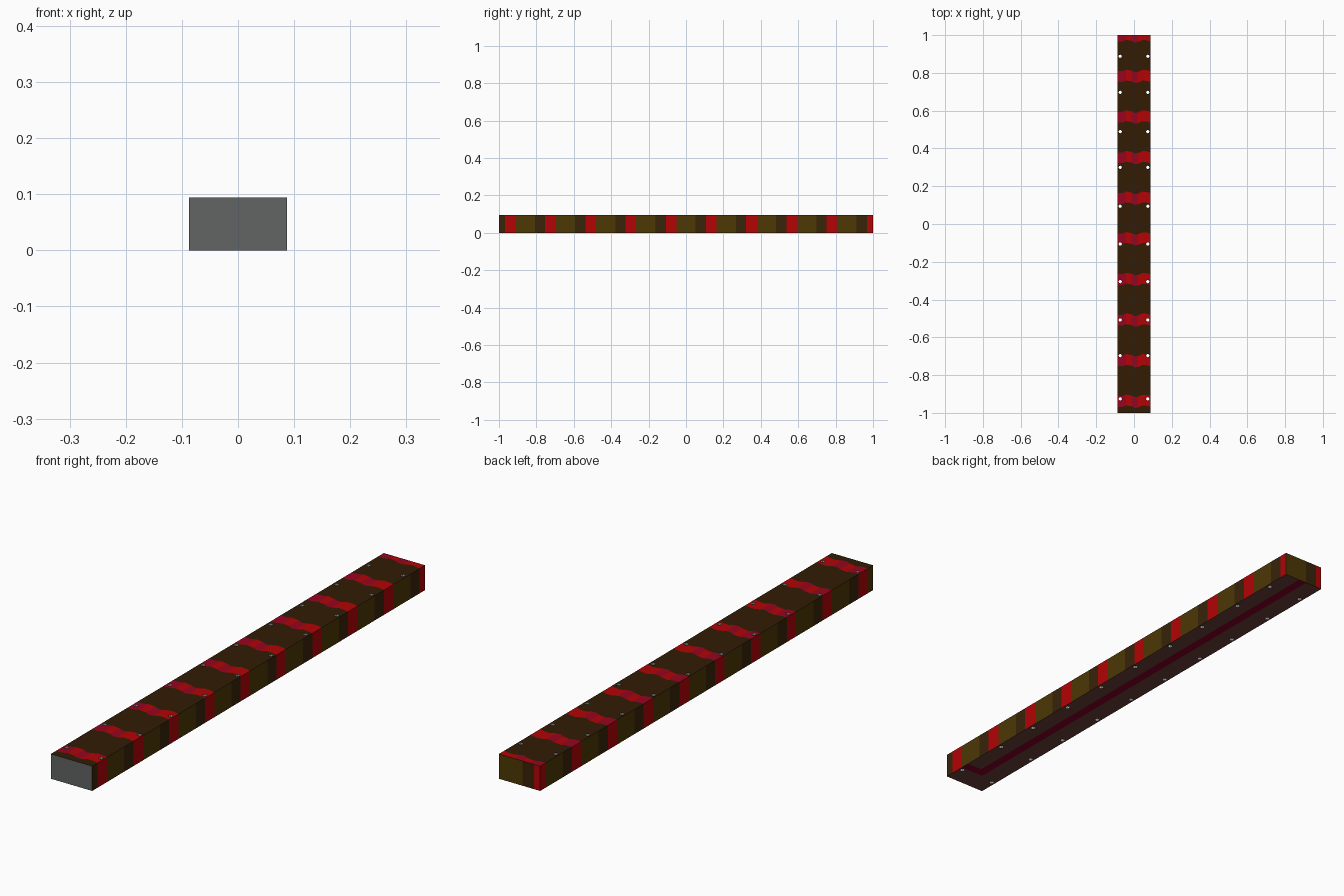
import bpy, bmesh

if "Cube" in bpy.data.objects:
    bpy.data.objects.remove(bpy.data.objects["Cube"])

W, H = 0.087, 0.094          # half width, height
PERIOD, BAND = 0.215, 0.057  # band spacing and width


def lin(c):
    c /= 255
    return c / 12.92 if c <= 0.04045 else ((c + 0.055) / 1.055) ** 2.4


def material(name, rgb):
    m = bpy.data.materials.new(name)
    m.diffuse_color = (*[lin(c) for c in rgb], 1)
    m.use_nodes = True
    m.node_tree.nodes["Principled BSDF"].inputs["Base Color"].default_value = m.diffuse_color
    return m


names = [("olive", (77, 56, 5)), ("dark_brown", (56, 35, 8)),
         ("top_brown", (50, 28, 5)), ("red", (178, 4, 6)),
         ("crimson", (152, 5, 32)), ("steel_grey", (98, 101, 101)),
         ("underside_brown", (104, 64, 57)), ("underside_wine", (130, 0, 36)),
         ("bolt_hole_grey", (175, 175, 175))]
mats = [material(n, c) for n, c in names]
OLIVE, DARK, BROWN, RED, CRIMSON, STEEL, UNDER, WINE, HOLE = range(9)

# columns across the beam, with the wave of the band edges at each column
xs = [-W, -0.061, -0.042, -0.013, 0.006, 0.022, 0.044, 0.066, W]
wave = [0, 0, 0.008, 0.003, -0.006, -0.003, 0.007, 0.006, 0]
cols = [CRIMSON, CRIMSON, RED, CRIMSON, CRIMSON, RED, RED, RED]

# rows along the beam: boundaries of the red bands and their dark neighbours
starts = [-0.968 + PERIOD * i for i in range(10)]
ys = {-1.0, 1.0, -0.875}
for s in starts:
    for y in (s - 0.055, s, s + BAND, s + BAND + 0.055):
        if -1 < y < 0.999:
            ys.add(round(y, 4))
ys = sorted(ys)


def inside(y, lo, hi):
    return any(s + lo < y < s + hi for s in starts)


# beam body as a closed grid box, coloured by face position
bm = bmesh.new()
top, bottom = [], []
for y in ys:
    end = abs(y) > 0.99
    top.append([bm.verts.new((x, y + (0 if end else w), H)) for x, w in zip(xs, wave)])
    bottom.append([bm.verts.new((x, y, 0)) for x in xs])


def face(verts, mat):
    bm.faces.new(verts).material_index = mat


for j in range(len(ys) - 1):
    yc = (ys[j] + ys[j + 1]) / 2
    red = inside(yc, 0, BAND)
    for i in range(len(xs) - 1):
        xc = (xs[i] + xs[i + 1]) / 2
        face((top[j][i], top[j][i + 1], top[j + 1][i + 1], top[j + 1][i]),
             cols[i] if red else BROWN)
        # underside: long centre stripe that turns to the right edge at the front
        stripe = -0.013 < xc < 0.022 and yc > -0.912
        turn = xc > 0 and -0.912 < yc < -0.875
        face((bottom[j][i], bottom[j + 1][i], bottom[j + 1][i + 1], bottom[j][i + 1]),
             WINE if stripe or turn else UNDER)
    # sides: dark strip lies before the band on the right, after it on the left
    right = RED if red else DARK if inside(yc, -0.055, 0) else OLIVE
    left = RED if red else DARK if inside(yc, BAND, BAND + 0.055) else OLIVE
    face((bottom[j][-1], bottom[j + 1][-1], top[j + 1][-1], top[j][-1]), right)
    face((bottom[j][0], top[j][0], top[j + 1][0], bottom[j + 1][0]), left)
for i in range(len(xs) - 1):
    face((bottom[0][i], bottom[0][i + 1], top[0][i + 1], top[0][i]), STEEL)
    # back end: the last red band and its dark strip wrap round the left corner
    face((bottom[-1][i], top[-1][i], top[-1][i + 1], bottom[-1][i + 1]),
         RED if i == 0 else DARK if i < 3 else OLIVE)
bmesh.ops.recalc_face_normals(bm, faces=bm.faces)


def to_object(bm, name):
    me = bpy.data.meshes.new(name)
    bm.to_mesh(me)
    bm.free()
    for m in mats:
        me.materials.append(m)
    ob = bpy.data.objects.new(name, me)
    bpy.context.collection.objects.link(ob)
    return ob


beam = to_object(bm, "striped_beam")

# two rows of bolt holes drilled right through the beam
bm = bmesh.new()
for y in (0.888, 0.697, 0.489, 0.3, 0.094, -0.106, -0.305, -0.508, -0.697, -0.926):
    for x in (-0.073, 0.073):
        r = bmesh.ops.create_cone(bm, cap_ends=True, segments=8,
                                  radius1=0.009, radius2=0.009, depth=0.2)
        bmesh.ops.translate(bm, verts=r["verts"], vec=(x, y, H / 2))
for f in bm.faces:
    f.material_index = HOLE
cutter = to_object(bm, "bolt_hole_cutter")
cutter.hide_render = True

mod = beam.modifiers.new("bolt_holes", "BOOLEAN")
mod.operation, mod.solver, mod.object = "DIFFERENCE", "EXACT", cutter
bpy.context.view_layer.objects.active = beam
beam.select_set(True)
bpy.ops.object.modifier_apply(modifier=mod.name)
bpy.data.objects.remove(cutter)
